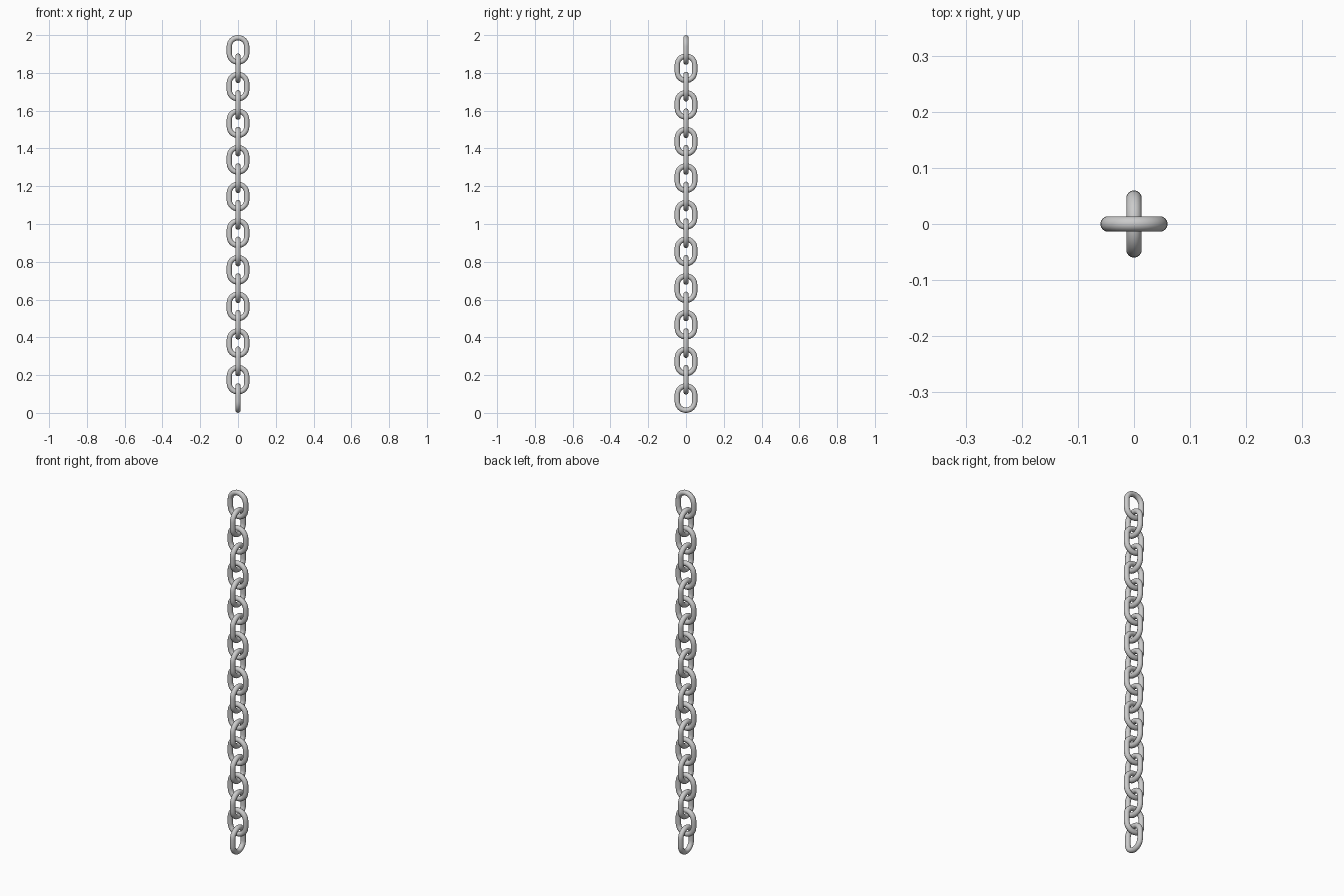
import bpy, bmesh, math
from mathutils import Vector

if "Cube" in bpy.data.objects:
    bpy.data.objects.remove(bpy.data.objects["Cube"])

LINKS = 20
PITCH = 0.097           # spacing between link centres
R = 0.0138              # wire radius
ARC = 0.06 - R          # bend radius along the wire centre
H = 2 - PITCH * (LINKS - 1)
STRAIGHT = H / 2 - 0.06 # half length of the straight sides
BEND, SIDES = 16, 16


def link_mesh():
    """Stadium-shaped ring of round wire in the XZ plane."""
    path = []
    for sign, start in ((1, 0), (-1, math.pi)):
        for i in range(BEND + 1):
            a = start + math.pi * i / BEND
            out = Vector((math.cos(a), 0, math.sin(a)))
            path.append((out * ARC + Vector((0, 0, sign * STRAIGHT)), out))
    bm = bmesh.new()
    rings = []
    for centre, out in path:
        ring = []
        for j in range(SIDES):
            t = 2 * math.pi * j / SIDES
            ring.append(bm.verts.new(centre + out * (R * math.cos(t)) + Vector((0, R * math.sin(t), 0))))
        rings.append(ring)
    n = len(rings)
    for i in range(n):
        a, b = rings[i], rings[(i + 1) % n]
        for j in range(SIDES):
            k = (j + 1) % SIDES
            bm.faces.new((a[j], b[j], b[k], a[k])).smooth = True
    bmesh.ops.recalc_face_normals(bm, faces=bm.faces)
    me = bpy.data.meshes.new("chain_link")
    bm.to_mesh(me)
    bm.free()
    return me


# Alternating links, the bottom one lying in the YZ plane
mesh = link_mesh()
for i in range(LINKS):
    ob = bpy.data.objects.new(f"chain_link_{i + 1}", mesh)
    ob.location.z = H / 2 + i * PITCH
    ob.rotation_euler.z = math.pi / 2 if i % 2 == 0 else 0
    bpy.context.collection.objects.link(ob)
